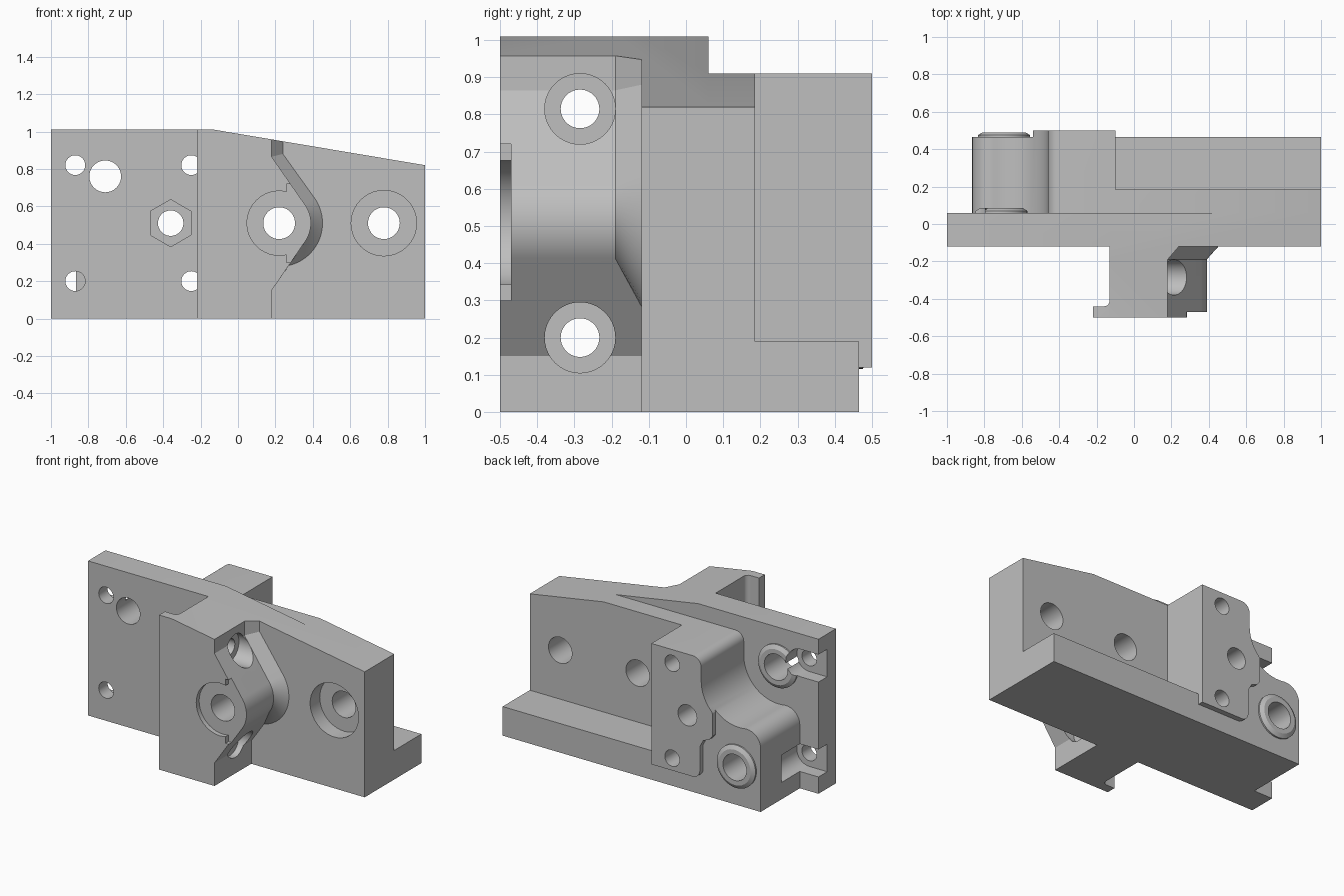
import bpy, bmesh
from math import cos, sin, radians

cube = bpy.data.objects.get("Cube")
if cube:
    bpy.data.objects.remove(cube)

grey = bpy.data.materials.new("plain grey")
grey.use_nodes = True
tone = (0.52, 0.52, 0.52, 1)
grey.diffuse_color = tone
grey.node_tree.nodes["Principled BSDF"].inputs["Base Color"].default_value = tone


def arc(cx, cz, r, start, end, n):
    steps = [radians(start + (end - start) * i / n) for i in range(n + 1)]
    return [(cx + r * cos(a), cz + r * sin(a)) for a in steps]


def circle(cx, cz, r, n=40, turn=0):
    return arc(cx, cz, r, turn, turn + 360, n)[:-1]


def rect(u0, v0, u1, v1):
    return [(u0, v0), (u1, v0), (u1, v1), (u0, v1)]


def loft(name, sections, axis="y"):
    """Closed solid through equal-length outlines at given depths."""
    place = {"x": lambda u, v, d: (d, u, v),
             "y": lambda u, v, d: (u, d, v),
             "z": lambda u, v, d: (u, v, d)}[axis]
    bm = bmesh.new()
    rings = [[bm.verts.new(place(u, v, d)) for u, v in outline]
             for d, outline in sections]
    n = len(rings[0])
    for a, b in zip(rings, rings[1:]):
        for i in range(n):
            j = (i + 1) % n
            bm.faces.new((a[i], a[j], b[j], b[i]))
    bm.faces.new(rings[0])
    bm.faces.new(rings[-1])
    bmesh.ops.recalc_face_normals(bm, faces=bm.faces)
    mesh = bpy.data.meshes.new(name)
    bm.to_mesh(mesh)
    bm.free()
    mesh.materials.append(grey)
    obj = bpy.data.objects.new(name, mesh)
    bpy.context.collection.objects.link(obj)
    return obj


def prism(name, outline, d0, d1, axis="y"):
    return loft(name, [(d0, outline), (d1, outline)], axis)


def combine(target, tool, operation="DIFFERENCE"):
    tool.hide_render = True
    mod = target.modifiers.new(tool.name, "BOOLEAN")
    mod.operation, mod.solver, mod.object = operation, "MANIFOLD", tool
    bpy.context.view_layer.objects.active = target
    bpy.ops.object.modifier_apply(modifier=mod.name)
    bpy.data.objects.remove(tool)


# Main upright plate, thick rear wall and foot ledge
body = prism("bracket_body", rect(-1, 0, 1, 1.01), -0.12, 0.06)
wall = prism("rear_wall", rect(-0.2, 0, 1, 0.91), 0, 0.185)
foot = prism("foot_ledge", rect(-0.2, 0, 1, 0.19), 0, 0.465)

# Rear block with round clearance for the upper bushing
hollow = arc(-0.71, 0.76, 0.25, 0, -100, 20)
shoulder = arc(-0.40, 0.85, 0.06, 90, 180, 8)
corner = arc(-0.765, 0.414, 0.1, 90, 180, 8)
block = prism("rear_block", [(-0.865, 0), (-0.1, 0), (-0.1, 0.91)] + shoulder + hollow + corner,
              0, 0.465)

# Raised pad on the back of the rear block
pad = prism("rear_pad", [(-0.1, 0.12), (-0.1, 0.91)] + shoulder + hollow[:10]
            + [(-0.54, 0.57), (-0.54, 0.42), (-0.52, 0.395), (-0.475, 0.375), (-0.45, 0.33)]
            + arc(-0.40, 0.17, 0.05, 180, 270, 6), 0.465, 0.5)

# Front block, flaring where it meets the plate
straight = ([(-0.13, 0), (0.18, 0), (0.18, 0.15)] + arc(0.22, 0.51, 0.17, -35, 35, 20)
            + [(0.18, 0.865), (0.18, 1.01), (-0.13, 1.01)])
flared = ([(-0.13, 0), (0.18, 0), (0.18, 0.15)] + arc(0.22, 0.51, 0.232, -77, 35, 20)
          + [(0.24, 0.88), (0.24, 1.01), (-0.13, 1.01)])
front = loft("front_block", [(-0.5, straight), (-0.19, straight), (-0.12, flared), (-0.05, flared)])

# Lip on the side of the front block, with inner fillet
lip = prism("front_lip", [(-0.22, -0.5), (-0.1, -0.5), (-0.1, -0.41)]
            + arc(-0.16, -0.41, 0.03, 0, -90, 6) + [(-0.22, -0.44)], 0, 1.01, "z")

# Chamfered bushings on the back
bushings = [loft("bushing", [(y - 0.05, circle(x, z, 0.14)), (y + 0.01, circle(x, z, 0.14)),
                             (y + 0.025, circle(x, z, 0.115))])
            for x, y, z in ((-0.71, 0.06, 0.76), (-0.695, 0.465, 0.255))]

for part in [wall, foot, block, pad, front, lip] + bushings:
    combine(body, part, "UNION")

# Sloping top towards the left end
slope = prism("slope_cutter", [(-0.13, 1.01), (1.13, 0.798), (1.13, 1.2), (-0.13, 1.2)], -0.7, 0.7)
combine(body, slope)


def drill(x, z, r, y0=-0.8, y1=0.8, n=40, turn=0):
    combine(body, prism("drill", circle(x, z, r, n, turn), y0, y1))


# Screw holes and open side slots in the corners
for z in (0.2, 0.82):
    drill(-0.87, z, 0.053, -0.3, 0.1)
    drill(-0.25, z, 0.053, -0.3)
    slot = [(-1.1, z - 0.09)] + arc(-0.87, z, 0.09, -90, 90, 16) + [(-1.1, z + 0.09)]
    combine(body, prism("side_slot", slot, -0.03, 0.25))

# Bushing bores, the lower one blind
drill(-0.71, 0.76, 0.085)
drill(-0.695, 0.255, 0.085, 0.1)

# Nut pocket and bolt hole
drill(-0.36, 0.51, 0.068)
drill(-0.36, 0.51, 0.126, -0.3, -0.02, 6, 30)

# Main bolt holes with counterbores
drill(0.22, 0.51, 0.085)
drill(0.22, 0.51, 0.172, -0.6, -0.47)
drill(0.78, 0.51, 0.085)
drill(0.78, 0.51, 0.175, -0.3, -0.02)
combine(body, prism("relief", rect(0.26, 0.3, 0.6, 0.72), -0.6, -0.47))

# Cross holes through the front block
for z in (0.2, 0.815):
    for r, x0 in ((0.052, -0.4), (0.095, 0.14)):
        combine(body, prism("cross_drill", circle(-0.285, z, r), x0, 0.6, "x"))

# Smooth curved walls, keep edges sharp
bpy.ops.object.select_all(action="DESELECT")
body.select_set(True)
bpy.context.view_layer.objects.active = body
bpy.ops.object.shade_smooth_by_angle(angle=radians(25))
